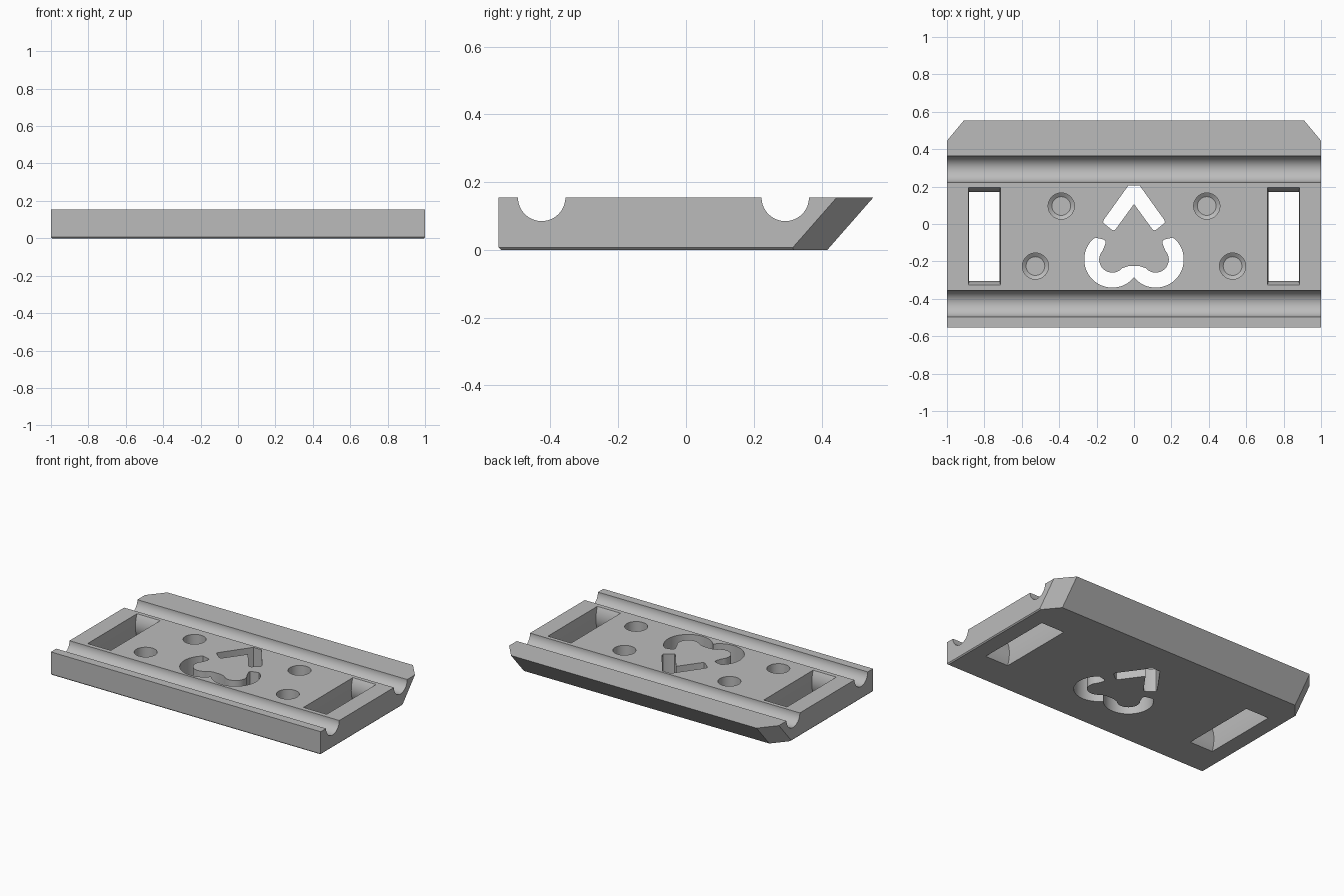
import bpy, bmesh
from math import sin, cos, radians

if "Cube" in bpy.data.objects:
    bpy.data.objects.remove(bpy.data.objects["Cube"], do_unlink=True)

TOP = 0.155
OVER = 0.02  # how far cutters stick out

grey = bpy.data.materials.new("plain_grey")
grey.use_nodes = True
colour = (0.5, 0.5, 0.5, 1)
grey.diffuse_color = colour
grey.node_tree.nodes["Principled BSDF"].inputs["Base Color"].default_value = colour


def loft(name, rings):
    """Closed solid, faces outward, through a stack of equally sized rings."""
    bm = bmesh.new()
    loops = [[bm.verts.new(p) for p in ring] for ring in rings]
    n = len(loops[0])
    for low, high in zip(loops, loops[1:]):
        for i in range(n):
            j = (i + 1) % n
            bm.faces.new((low[i], low[j], high[j], high[i]))
    bm.faces.new(loops[0][::-1])
    bm.faces.new(loops[-1])
    bm.normal_update()
    if bm.calc_volume(signed=True) < 0:
        bmesh.ops.reverse_faces(bm, faces=bm.faces[:])
    mesh = bpy.data.meshes.new(name)
    bm.to_mesh(mesh)
    bm.free()
    mesh.materials.append(grey)
    obj = bpy.data.objects.new(name, mesh)
    bpy.context.collection.objects.link(obj)
    return obj


def prism(name, outline):
    return loft(name, [[(x, y, z) for x, y in outline] for z in (-OVER, TOP + OVER)])


def arc(cx, cy, r, start, end, steps):
    angles = [radians(start + (end - start) * i / steps) for i in range(steps + 1)]
    return [(cx + r * cos(a), cy + r * sin(a)) for a in angles]


def mirrored(half):
    """Complete a right-hand outline that starts and ends near the middle line."""
    return half + [(-x, y) for x, y in reversed(half) if x > 0]


# Plate body: cut back corners, sloping back edge, fine chamfer underneath
def plate_ring(z, inset):
    lean = 0.136 * (z / TOP)
    side, front = 1 - inset, -0.553 + inset
    corner = 0.309 + lean + 1.2 * inset
    return [(x, y, z) for x, y in mirrored(
        [(side, front), (side, corner), (0.91, 0.417 + lean)])]


plate = loft("plate", [plate_ring(0, 0.007), plate_ring(0.007, 0), plate_ring(TOP, 0)])
cutters = []

# Two round channels running the full width
for cy in (-0.426, 0.293):
    circle = arc(cy, TOP, 0.07, 0, 360, 64)[:-1]
    cutters.append(loft("channel_cutter", [[(x, y, z) for y, z in circle] for x in (-1.1, 1.1)]))

# Strap slots with gently bulging walls
for side in (-1, 1):
    rings = []
    for i in range(13):
        z = -0.01 + (TOP + 0.02) * i / 12
        flare = (2 * z / TOP - 1) ** 2
        w, y0, y1 = 0.081 + 0.005 * flare, -0.305 - 0.021 * flare, 0.172 + 0.024 * flare
        cx = side * 0.8
        rings.append([(cx - w, y0, z), (cx + w, y0, z), (cx + w, y1, z), (cx - w, y1, z)])
    cutters.append(loft("strap_slot_cutter", rings))

# Blind round sockets with a tapered floor
for x, y in ((0.389, 0.096), (0.527, -0.225)):
    for side in (-1, 1):
        rings = [[(px, py, z) for px, py in arc(side * x, y, r, 0, 360, 48)[:-1]]
                 for r, z in ((0.05, 0.05), (0.07, 0.065), (0.07, TOP + OVER))]
        cutters.append(loft("socket_cutter", rings))

# Angled slot in the middle
cutters.append(prism("chevron_cutter", mirrored(
    [(0.03, 0.206), (0.162, 0.022), (0.165, 0.01), (0.157, 0),
     (0.12, -0.03), (0.108, -0.034), (0.098, -0.028), (0, 0.107)])))

# Double curved slot below it, meeting in a cusp on the middle line
lobe = (0.116, -0.19)
cutters.append(prism("double_curve_cutter", mirrored(
    [(0, -0.285)] + arc(*lobe, 0.15, -138, 46, 40)
    + [(0.208, -0.073), (0.165, -0.082), (0.153, -0.09), (0.152, -0.104)]
    + arc(*lobe, 0.07, 42, -138, 28)
    + [(0.045, -0.23), (0.03, -0.225)])))

# Cut everything out of the plate
bpy.context.view_layer.update()
bpy.ops.object.select_all(action='DESELECT')
bpy.context.view_layer.objects.active = plate
plate.select_set(True)
for cutter in cutters:
    cutter.hide_render = True
    mod = plate.modifiers.new(cutter.name, 'BOOLEAN')
    mod.operation = 'DIFFERENCE'
    mod.solver = 'EXACT'
    mod.object = cutter
    bpy.ops.object.modifier_apply(modifier=mod.name)
    bpy.data.objects.remove(cutter, do_unlink=True)

bpy.ops.object.shade_smooth_by_angle(angle=radians(25))
